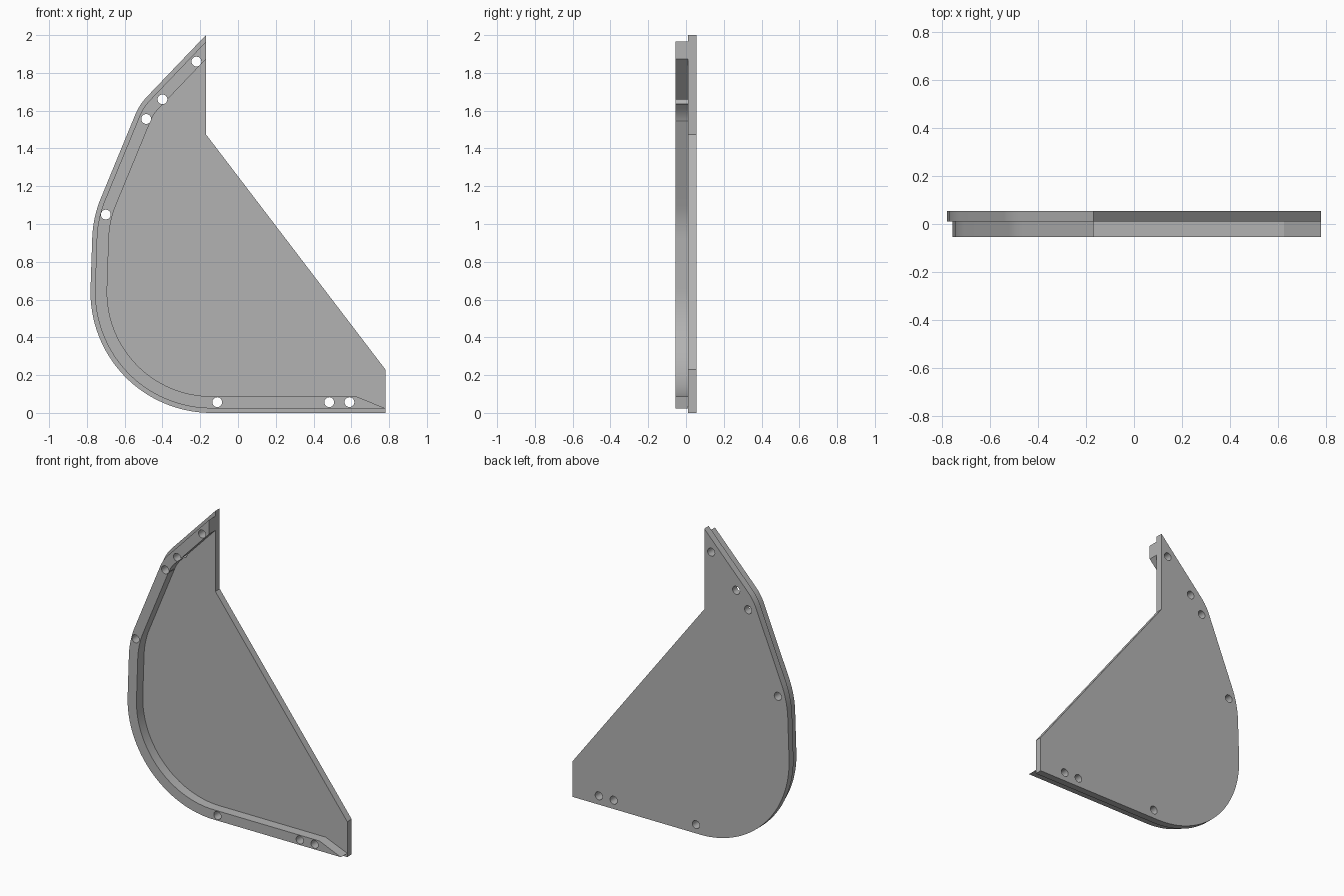
import bpy, bmesh, math
from mathutils import Vector, Matrix
from mathutils.geometry import intersect_line_line_2d, intersect_point_line

if "Cube" in bpy.data.objects:
    bpy.data.objects.remove(bpy.data.objects["Cube"])

grey = bpy.data.materials.new("Plain grey")
grey.use_nodes = True
grey.diffuse_color = (0.45, 0.45, 0.45, 1)
grey.node_tree.nodes["Principled BSDF"].inputs["Base Color"].default_value = (0.45, 0.45, 0.45, 1)

# Curved edge as sharp corners (x, z) from top to bottom right, with fillet radii
TOP_X, END_X = -0.17, 0.78
CORNERS = [Vector(c) for c in ((TOP_X, 2), (-0.522, 1.632), (-0.768, 1.035), (-0.803, 0), (END_X, 0))]
RADII = (0, 0.3, 0.6, 0.64, 0)
STEPS = (0, 8, 10, 32, 0)


def line_hit(p, d, q, e):
    """Meeting point of two endless 2D lines given by point and direction."""
    t = (q - p).cross(e) / d.cross(e)
    return p + d * t


def edge_path(inset):
    """The curved edge moved inward, with its corners rounded."""
    lines = []
    for a, b in zip(CORNERS, CORNERS[1:]):
        d = (b - a).normalized()
        lines.append((a + Vector((-d.y, d.x)) * inset, d))
    up = Vector((0, 1))
    pts = [line_hit(*lines[0], Vector((TOP_X, 0)), up)]
    pts += [line_hit(*l, *m) for l, m in zip(lines, lines[1:])]
    pts.append(line_hit(*lines[-1], Vector((END_X, 0)), up))
    path = [pts[0]]
    for i in range(1, len(pts) - 1):
        d0, d1, r = lines[i - 1][1], lines[i][1], RADII[i] - inset
        turn = math.acos(d0.dot(d1))
        start = pts[i] - d0 * r * math.tan(turn / 2)
        normal = Vector((-d0.y, d0.x))
        for k in range(STEPS[i] + 1):
            a = turn * k / STEPS[i]
            path.append(start + d0 * r * math.sin(a) + normal * r * (1 - math.cos(a)))
    return path + [pts[-1]]


def prism(name, outline, y0, y1):
    """Extrude an x-z outline from y0 to y1."""
    bm = bmesh.new()
    face = bm.faces.new([bm.verts.new((p[0], y0, p[1])) for p in outline])
    new = bmesh.ops.extrude_face_region(bm, geom=[face])["geom"]
    bmesh.ops.translate(bm, verts=[v for v in new if isinstance(v, bmesh.types.BMVert)],
                        vec=(0, y1 - y0, 0))
    bmesh.ops.recalc_face_normals(bm, faces=bm.faces)
    mesh = bpy.data.meshes.new(name)
    bm.to_mesh(mesh)
    bm.free()
    mesh.materials.append(grey)
    obj = bpy.data.objects.new(name, mesh)
    bpy.context.collection.objects.link(obj)
    return obj


# Flat side plate and the raised rim on its front
plate = prism("side_plate", edge_path(0) + [(END_X, 0.23), (TOP_X, 1.475)], 0.01, 0.055)
inner = edge_path(0.088)[:-1] + [Vector((0.625, 0.088))]
rim = prism("front_rim", edge_path(0.024) + inner[::-1], -0.055, 0.01)

# Screw holes through both parts
HOLES = ((-0.22, 1.86), (-0.4, 1.66), (-0.486, 1.556), (-0.7, 1.05),
         (-0.11, 0.057), (0.483, 0.057), (0.59, 0.057))
bm = bmesh.new()
for x, z in HOLES:
    bmesh.ops.create_cone(bm, cap_ends=True, segments=24, radius1=0.026, radius2=0.026, depth=0.4,
                          matrix=Matrix.Translation((x, 0, z)) @ Matrix.Rotation(math.pi / 2, 4, "X"))
mesh = bpy.data.meshes.new("hole_cutter")
bm.to_mesh(mesh)
bm.free()
mesh.materials.append(grey)
cutter = bpy.data.objects.new("hole_cutter", mesh)
bpy.context.collection.objects.link(cutter)
cutter.hide_render = True

for obj in (plate, rim):
    mod = obj.modifiers.new("Screw holes", "BOOLEAN")
    mod.operation, mod.solver, mod.object = "DIFFERENCE", "EXACT", cutter
    bpy.ops.object.select_all(action="DESELECT")
    obj.select_set(True)
    bpy.context.view_layer.objects.active = obj
    bpy.ops.object.modifier_apply(modifier=mod.name)
    bpy.ops.object.shade_smooth_by_angle(angle=math.radians(20))
bpy.data.objects.remove(cutter)
